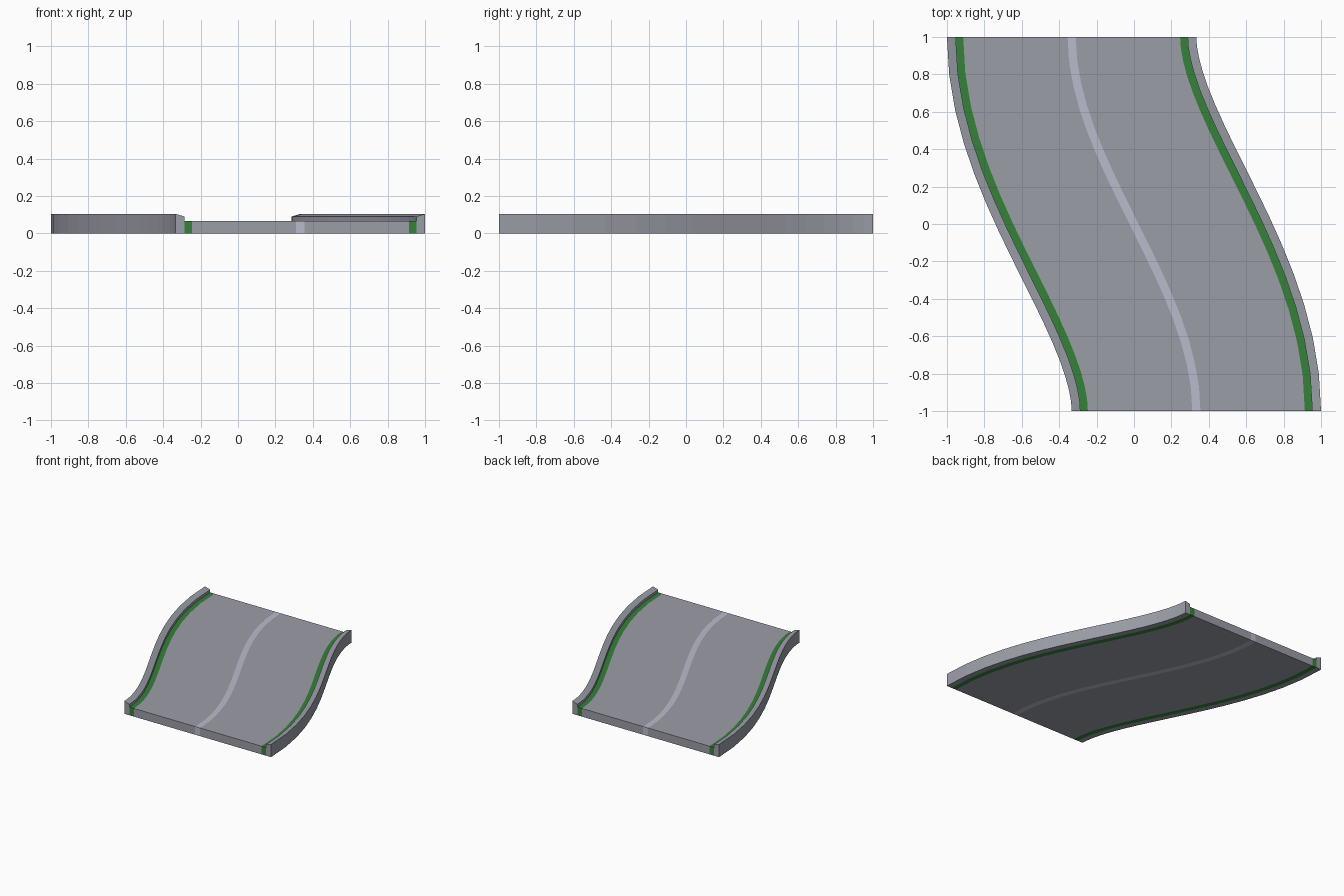
import bpy, bmesh
from mathutils import Vector

if "Cube" in bpy.data.objects:
    bpy.data.objects.remove(bpy.data.objects["Cube"])

SEGMENTS = 16
ROAD_Z = 0.067


def path_point(t, offset):
    """Point on the S-shaped centre line, pushed sideways by offset."""
    y = -1 + 2 * t
    x = -(1.5 * y - 0.5 * y ** 3) / 3
    slope = -0.5 * (1 - y * y)
    normal = Vector((1, -slope)).normalized()
    return Vector((x, y)) + normal * offset


def material(name, color):
    mat = bpy.data.materials.new(name)
    mat.diffuse_color = (*color, 1)
    mat.use_nodes = True
    mat.node_tree.nodes["Principled BSDF"].inputs["Base Color"].default_value = mat.diffuse_color
    return mat


def sweep(name, profile, skip=(), mat=None):
    """Sweep a closed (offset, z) profile; skipped sides touch a neighbour."""
    bm = bmesh.new()
    rings = []
    for i in range(SEGMENTS + 1):
        ring = []
        for off, z in profile:
            p = path_point(i / SEGMENTS, off)
            ring.append(bm.verts.new((p.x, p.y, z)))
        rings.append(ring)
    n = len(profile)
    for a, b in zip(rings, rings[1:]):
        for j in range(n):
            if j not in skip:
                k = (j + 1) % n
                bm.faces.new((a[j], a[k], b[k], b[j]))
    bm.faces.new(rings[0])
    bm.faces.new(rings[-1])
    bmesh.ops.recalc_face_normals(bm, faces=bm.faces)
    mesh = bpy.data.meshes.new(name)
    bm.to_mesh(mesh)
    bm.free()
    obj = bpy.data.objects.new(name, mesh)
    bpy.context.collection.objects.link(obj)
    if mat:
        mesh.materials.append(mat)
    return obj


def flat_strip(name, x0, x1, mat):
    """Strip of road surface, top and underside only."""
    sweep(name, [(x0, 0), (x1, 0), (x1, ROAD_Z), (x0, ROAD_Z)], (1, 3), mat)


asphalt = material("asphalt", (0.33, 0.34, 0.39))
paint = material("line_paint", (0.49, 0.50, 0.60))
green = material("green_edge", (0.035, 0.22, 0.042))

# Centre line
flat_strip("centre_line", -0.022, 0.022, paint)

for side, s in (("left", -1), ("right", 1)):
    # Lane and coloured edge stripe
    flat_strip(side + "_lane", s * 0.022, s * 0.58, asphalt)
    flat_strip(side + "_edge_stripe", s * 0.58, s * 0.62, green)
    # Raised kerb with a sloping top
    sweep(side + "_kerb",
          [(s * 0.62, 0), (s * 0.6667, 0), (s * 0.6667, 0.104),
           (s * 0.62, 0.09), (s * 0.62, ROAD_Z)], (4,), asphalt)
